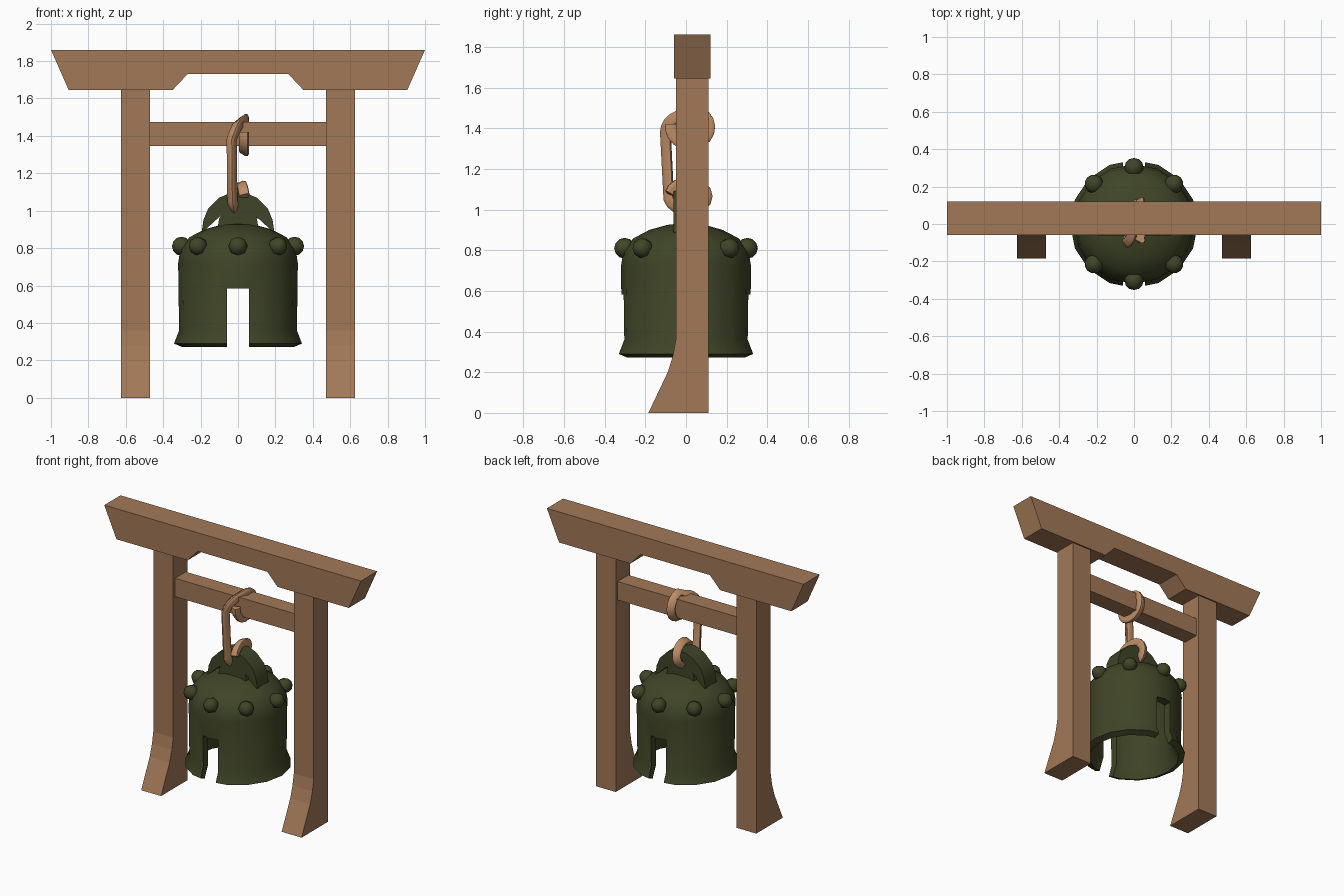
import bpy, bmesh, math
from mathutils import Matrix, Vector

cube = bpy.data.objects.get("Cube")
if cube:
    bpy.data.objects.remove(cube, do_unlink=True)


def material(name, rgb):
    m = bpy.data.materials.new(name)
    m.use_nodes = True
    m.diffuse_color = (*rgb, 1)
    m.node_tree.nodes["Principled BSDF"].inputs["Base Color"].default_value = (*rgb, 1)
    return m


WOOD = material("warm wood", (0.36, 0.19, 0.095))
BRONZE = material("dark green bronze", (0.05, 0.06, 0.02))
ROPE = material("tan rope", (0.52, 0.27, 0.135))


def add(name, bm, mat):
    bmesh.ops.recalc_face_normals(bm, faces=bm.faces)
    mesh = bpy.data.meshes.new(name)
    bm.to_mesh(mesh)
    bm.free()
    ob = bpy.data.objects.new(name, mesh)
    bpy.context.collection.objects.link(ob)
    mesh.materials.append(mat)
    return ob


def select(ob):
    bpy.ops.object.select_all(action='DESELECT')
    ob.select_set(True)
    bpy.context.view_layer.objects.active = ob


def smooth(ob, degrees):
    select(ob)
    bpy.ops.object.shade_smooth_by_angle(angle=math.radians(degrees))


def extrude(name, outline, axis, start, end, mat):
    """Extrude a (horizontal, z) outline along the x or y axis."""
    bm = bmesh.new()
    place = (lambda h, z: (start, h, z)) if axis == 'x' else (lambda h, z: (h, start, z))
    face = bm.faces.new([bm.verts.new(place(*p)) for p in outline])
    out = bmesh.ops.extrude_face_region(bm, geom=[face])
    step = Vector((end - start, 0, 0)) if axis == 'x' else Vector((0, end - start, 0))
    bmesh.ops.translate(bm, vec=step, verts=[v for v in out["geom"] if isinstance(v, bmesh.types.BMVert)])
    return add(name, bm, mat)


def mirrored(half):
    return half + [(-h, z) for h, z in reversed(half)]


# Wooden frame: flared posts, lintel with a notch, crossbar
post = [(0.11, 0), (0.11, 1.65), (-0.05, 1.65), (-0.05, 0.36), (-0.065, 0.28), (-0.09, 0.2), (-0.185, 0)]
extrude("left_post", post, 'x', 0.47, 0.625, WOOD)
extrude("right_post", post, 'x', -0.625, -0.47, WOOD)
lintel = mirrored([(0.27, 1.73), (0.35, 1.645), (0.905, 1.645), (1, 1.86)])
extrude("lintel", lintel, 'y', -0.06, 0.12, WOOD)
bar = mirrored([(0.48, 1.345), (0.48, 1.475)])
extrude("crossbar", bar, 'y', -0.03, 0.09, WOOD)

# Bell body: hollow turned profile
outer = [(0, 0.935), (0.09, 0.925), (0.18, 0.9), (0.26, 0.858), (0.308, 0.795), (0.32, 0.72),
         (0.315, 0.36), (0.342, 0.29)]
inner = [(0.3, 0.272), (0.26, 0.36), (0.26, 0.74), (0.2, 0.83), (0, 0.87)]
bm = bmesh.new()
verts = [bm.verts.new((r, 0, z)) for r, z in outer + inner]
edges = [bm.edges.new(pair) for pair in zip(verts, verts[1:])]
bmesh.ops.spin(bm, geom=verts + edges, cent=(0, 0, 0), axis=(0, 0, 1),
               angle=math.tau, steps=16, use_merge=True)
bmesh.ops.remove_doubles(bm, verts=bm.verts, dist=0.0005)
bell = add("bell_body", bm, BRONZE)

# Front and back slots
cutter = extrude("slot_cutter", mirrored([(0.058, 0.1), (0.058, 0.583)]), 'y', -0.6, 0.6, BRONZE)
cutter.hide_render = True
cut = bell.modifiers.new("slots", 'BOOLEAN')
cut.operation = 'DIFFERENCE'
cut.object = cutter
select(bell)
bpy.ops.object.modifier_apply(modifier=cut.name)
bpy.data.objects.remove(cutter, do_unlink=True)
smooth(bell, 35)

# Studs round the shoulder
bm = bmesh.new()
for i in range(8):
    turn = Matrix.Rotation(i * math.tau / 8, 4, 'Z')
    tilt = Matrix.Rotation(math.pi / 2, 4, 'Y')
    bmesh.ops.create_uvsphere(bm, u_segments=8, v_segments=6, radius=0.051,
                              matrix=turn @ Matrix.Translation((0.302, 0, 0.81)) @ tilt)
smooth(add("bell_studs", bm, BRONZE), 50)

# Arched handle
arch_out = [(0.195, 0.88), (0.185, 0.95), (0.16, 1.01), (0.1, 1.07), (0.035, 1.097)]
arch_in = [(-0.025, 1.035), (-0.07, 1.01), (-0.1, 0.96), (-0.115, 0.88)]
outline = mirrored(arch_out) + arch_in + [(-h, z) for h, z in reversed(arch_in)]
smooth(extrude("bell_handle", outline, 'y', -0.062, 0.062, BRONZE), 35)


# Rope: fluted section swept round the bar, down, and round the handle
def loop(cy, cz, ry, rz, start, end, x0, x1, n):
    pts = []
    for i in range(n + 1):
        t = i / n
        a = math.radians(start + (end - start) * t)
        pts.append((x0 + (x1 - x0) * t, cy + ry * math.cos(a), cz + rz * math.sin(a)))
    return pts


def poly_curve(name, pts, cyclic=False):
    data = bpy.data.curves.new(name, 'CURVE')
    data.dimensions = '2D' if cyclic else '3D'
    s = data.splines.new('POLY')
    s.points.add(len(pts) - 1)
    for p, co in zip(s.points, pts):
        p.co = (*co, 1)
    s.use_cyclic_u = cyclic
    ob = bpy.data.objects.new(name, data)
    bpy.context.collection.objects.link(ob)
    return ob


section = []
for i in range(15):
    a = i * math.tau / 15
    r = 0.026 + 0.005 * math.cos(3 * a)
    section.append((r * math.cos(a), r * math.sin(a), 0))
profile = poly_curve("rope_section", section, True)
profile.hide_render = True
path = loop(0.02, 1.405, 0.096, 0.086, 170, 440, 0.036, 0.036, 14)
path += loop(0.01, 1.38, 0.107, 0.088, 100, 180, 0.01, -0.034, 5)
path += loop(0.01, 1.067, 0.092, 0.067, 190, 530, -0.03, 0.036, 16)
rope = poly_curve("rope", path)
rope.data.bevel_mode = 'OBJECT'
rope.data.bevel_object = profile
rope.data.use_fill_caps = True
rope.data.materials.append(ROPE)
select(rope)
bpy.ops.object.convert(target='MESH')
bpy.data.objects.remove(profile, do_unlink=True)
smooth(bpy.context.view_layer.objects.active, 50)
